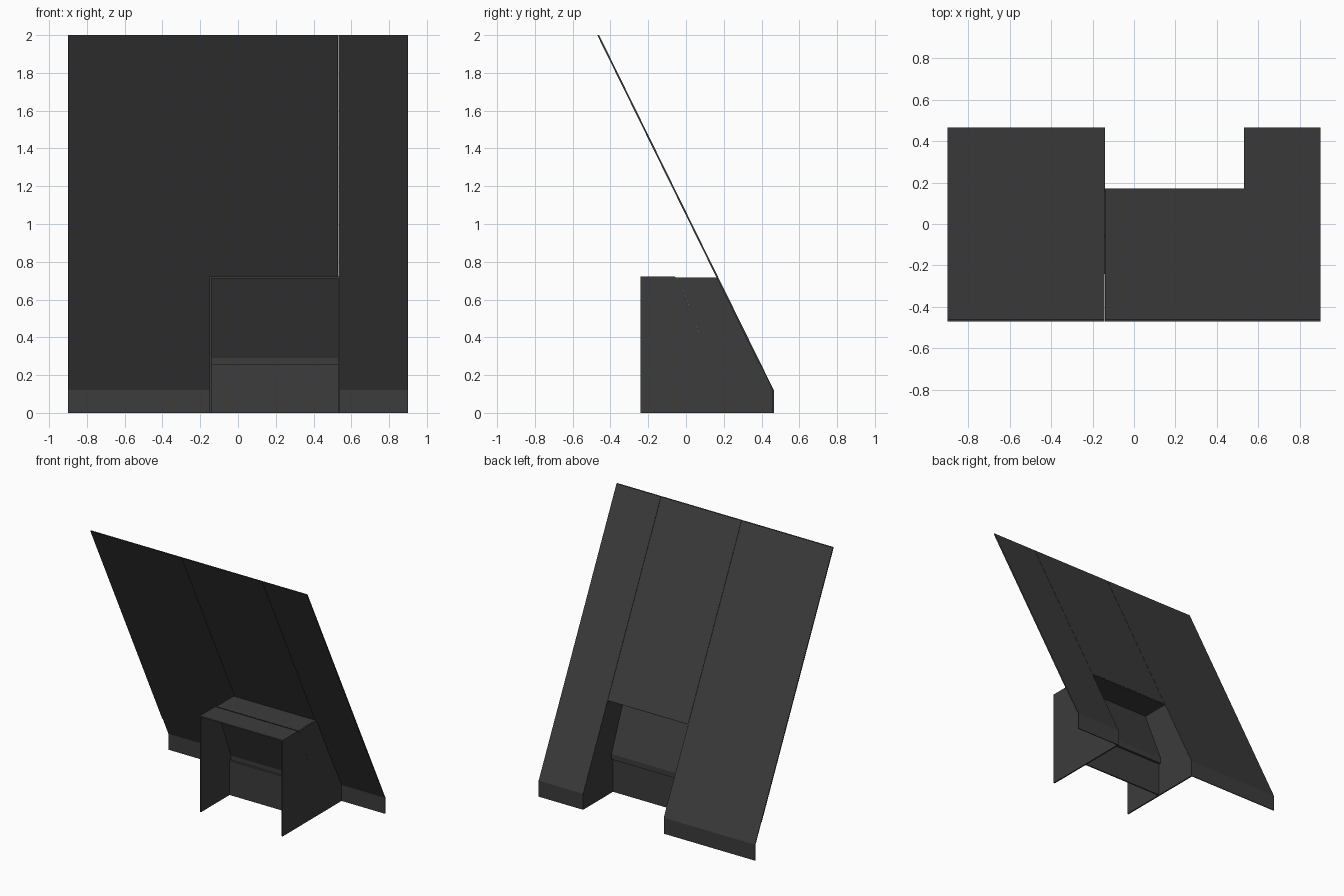
import bpy, bmesh
from mathutils import Vector

if "Cube" in bpy.data.objects:
    bpy.data.objects.remove(bpy.data.objects["Cube"])

mat = bpy.data.materials.new("dark_grey")
mat.diffuse_color = (0.045, 0.045, 0.045, 1)
mat.use_nodes = True
mat.node_tree.nodes["Principled BSDF"].inputs["Base Color"].default_value = mat.diffuse_color

# key sizes
T = 0.01                       # sheet thickness
XL, X0, X1, XR = -0.9, -0.14, 0.53, 0.9
TOP, BEND = Vector((-0.46, 2.0)), Vector((0.465, 0.12))


def slope(z):
    """Point (y, z) on the outer face of the big leaning panel."""
    return TOP.lerp(BEND, (2.0 - z) / (2.0 - 0.12))


def prism(name, profile, x0, x1):
    """Extrude a closed (y, z) profile from x0 to x1."""
    bm = bmesh.new()
    f = bm.faces.new([bm.verts.new((x0, p[0], p[1])) for p in profile])
    ext = bmesh.ops.extrude_face_region(bm, geom=[f])["geom"]
    verts = [g for g in ext if isinstance(g, bmesh.types.BMVert)]
    bmesh.ops.translate(bm, verts=verts, vec=(x1 - x0, 0, 0))
    bmesh.ops.recalc_face_normals(bm, faces=bm.faces[:])
    me = bpy.data.meshes.new(name)
    bm.to_mesh(me)
    bm.free()
    me.materials.append(mat)
    ob = bpy.data.objects.new(name, me)
    bpy.context.collection.objects.link(ob)
    return ob


def sheet(name, line, x0, x1, t=T):
    """Thin folded sheet: the line is its rear face, thickness goes forward."""
    front = [(p[0] - t, p[1]) for p in line]
    return prism(name, list(line) + front[::-1], x0, x1)


# big leaning panels
low = slope(0.26)
sheet("left_panel", [slope(2), low], XL, X0 - 0.001)
sheet("middle_panel", [slope(2), slope(0.715)], X0 + 0.001, X1 - 0.001)
sheet("right_panel", [slope(2), low], X1 + 0.001, XR)

# folded foot strips either side of the recess
for name, a, b in (("left_foot", XL, X0 - 0.001), ("right_foot", X1 + 0.001, XR)):
    sheet(name, [low, BEND, (0.465, 0)], a, b, 0.006)

# recess roof: front and rear plates either side of the inner panel
prism("roof_front", [(-0.24, 0.712), (-0.05, 0.712), (-0.058, 0.722), (-0.24, 0.722)], X0 - T, X1 + T)
prism("roof_rear", [(-0.04, 0.708), (0.172, 0.708), (0.17, 0.718), (-0.045, 0.718)], X0, X1)

# recess inner panel with lip, and the upright set in below it
sheet("inner_slant", [(-0.045, 0.716), (0.127, 0.29), (0.127, 0.25)], X0 - T, X1 + T)
prism("inner_upright", [(0.10, 0), (0.11, 0), (0.11, 0.25), (0.127, 0.25), (0.127, 0.258),
                        (0.10, 0.258)], X0 - T, X1 + T)

# recess side walls, split where the inner panel passes through
front_wall = [(-0.24, 0), (0.10, 0), (0.10, 0.25), (0.117, 0.25), (0.117, 0.29),
              (-0.055, 0.718), (-0.24, 0.718)]
rear_wall = [(0.11, 0), (0.464, 0), (0.464, 0.12), tuple(slope(0.717)), (-0.045, 0.717),
             (0.127, 0.29), (0.127, 0.25), (0.11, 0.25)]
for side, a, b in (("left", X0 - T, X0), ("right", X1, X1 + T)):
    prism(side + "_wall_front", front_wall, a, b)
    prism(side + "_wall_rear", rear_wall, a, b)
